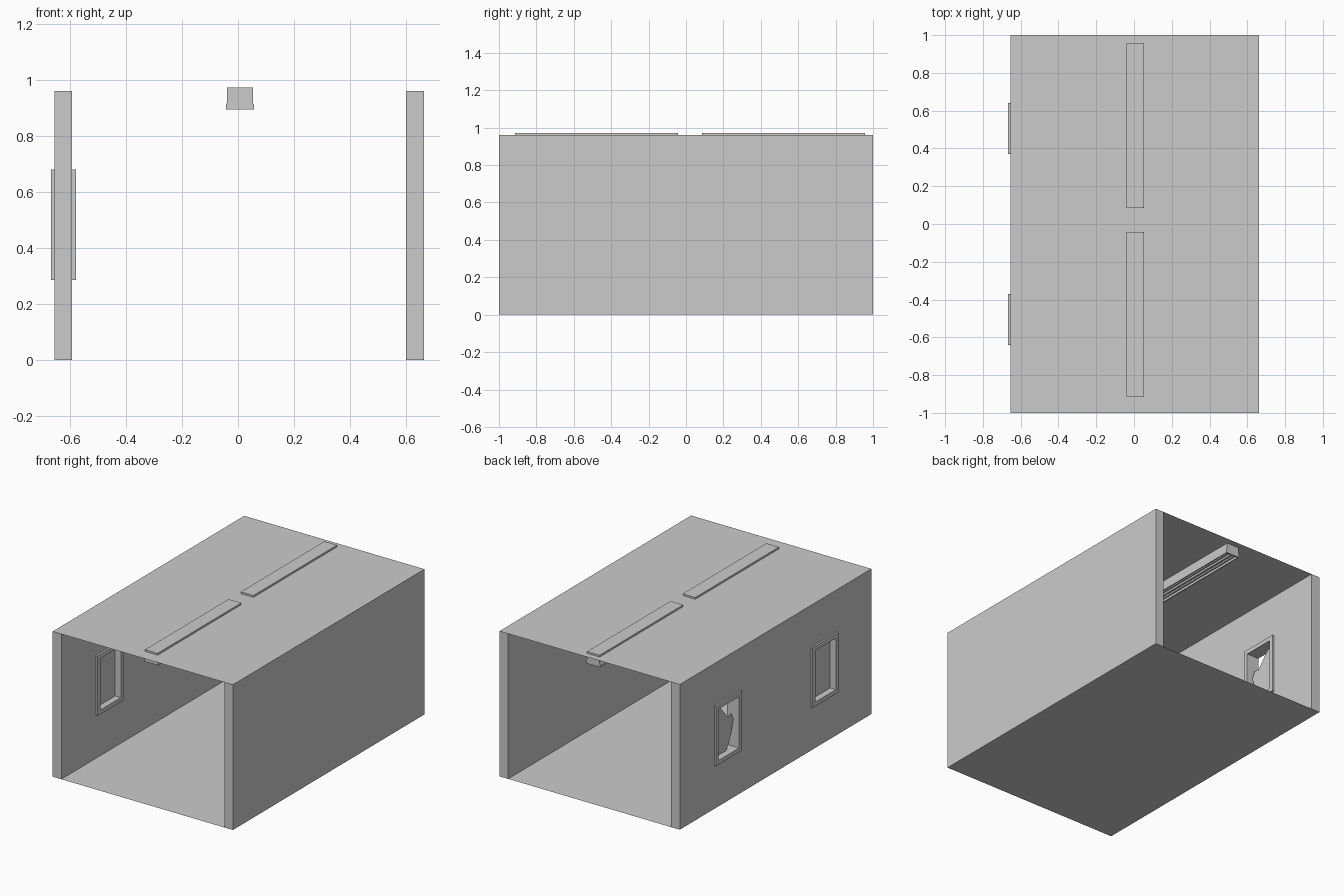
import bpy
import math

if "Cube" in bpy.data.objects:
    bpy.data.objects.remove(bpy.data.objects["Cube"])

H = 0.96            # room height
X0, X1 = -0.655, 0.663  # outer faces of the walls
T = 0.063           # wall thickness


def mesh_object(name, verts, faces):
    me = bpy.data.meshes.new(name)
    me.from_pydata(verts, [], faces)
    me.update()
    ob = bpy.data.objects.new(name, me)
    bpy.context.collection.objects.link(ob)
    return ob


def box(name, x, y, z):
    bpy.ops.mesh.primitive_cube_add(size=1, location=(sum(x) / 2, sum(y) / 2, sum(z) / 2))
    ob = bpy.context.object
    ob.name = name
    ob.scale = (x[1] - x[0], y[1] - y[0], z[1] - z[0])
    bpy.ops.object.transform_apply(location=True, rotation=True, scale=True)
    return ob


def sheet(name, z, up):
    v = [(X0, -1, z), (X1, -1, z), (X1, 1, z), (X0, 1, z)]
    return mesh_object(name, v if up else v[::-1], [(0, 1, 2, 3)])


def extrude_y(name, profile, y0, y1):
    n = len(profile)
    verts = [(x, y, z) for y in (y0, y1) for x, z in profile]
    faces = [(i, i + n, (i + 1) % n + n, (i + 1) % n) for i in range(n)]
    faces += [tuple(range(n)), tuple(range(2 * n - 1, n - 1, -1))]
    return mesh_object(name, verts, faces)


def extrude_x(name, profile, x0, x1):
    n = len(profile)
    verts = [(x, y, z) for x in (x0, x1) for y, z in profile]
    faces = [(i, (i + 1) % n, (i + 1) % n + n, i + n) for i in range(n)]
    faces += [tuple(range(n - 1, -1, -1)), tuple(range(n, 2 * n))]
    return mesh_object(name, verts, faces)


def rect(yc, hw, z0, z1):
    return [(yc - hw, z0), (yc + hw, z0), (yc + hw, z1), (yc - hw, z1)]


def window_frame(name, yc):
    xa, xb = -0.667, -0.578
    outer, inner = rect(yc, 0.135, 0.285, 0.68), rect(yc, 0.107, 0.313, 0.652)
    verts = [(x, y, z) for x, loop in ((xa, outer), (xb, outer), (xb, inner), (xa, inner))
             for y, z in loop]
    # four loops joined in a closed ring
    faces = [(a * 4 + i, a * 4 + (i + 1) % 4,
              (a + 1) % 4 * 4 + (i + 1) % 4, (a + 1) % 4 * 4 + i)
             for a in range(4) for i in range(4)]
    return mesh_object(name, verts, faces)


# floor, ceiling and walls
sheet("floor", 0, True)
sheet("ceiling", H, True)
box("right_wall", (X1 - T, X1), (-1, 1), (0, H))
wall = box("left_wall", (X0, X0 + T), (-1, 1), (0, H))

# window openings and frames
for side, yc in (("front", -0.505), ("back", 0.505)):
    cutter = box("opening_cutter", (-0.75, -0.5), (yc - 0.13, yc + 0.13), (0.29, 0.675))
    cutter.hide_render = True
    mod = wall.modifiers.new("opening", 'BOOLEAN')
    mod.object = cutter
    mod.operation = 'DIFFERENCE'
    mod.solver = 'EXACT'
    bpy.context.view_layer.objects.active = wall
    bpy.ops.object.modifier_apply(modifier=mod.name)
    bpy.data.objects.remove(cutter)
    window_frame(side + "_window_frame", yc)

# intact pane and broken pane
extrude_x("intact_pane", rect(-0.505, 0.107, 0.313, 0.652), -0.625, -0.620)
shard = [(0.612, 0.313), (0.612, 0.652), (0.59, 0.652), (0.54, 0.627), (0.455, 0.529),
         (0.418, 0.535), (0.398, 0.49), (0.42, 0.42), (0.445, 0.351), (0.475, 0.313)]
extrude_x("broken_pane", shard[::-1], -0.625, -0.620)

# ceiling lights: housing with two troughs, end caps and tubes
CX = 0.007
half = [(0.046, 0.972), (0.046, 0.918), (0.050, 0.912), (0.050, 0.893)]
trough = [(0.044, 0.893), (0.036, 0.918), (0.014, 0.918), (0.006, 0.896)]


def mirrored(points):
    pts = points + [(-x, z) for x, z in reversed(points)]
    return [(CX + x, z) for x, z in pts]


for side, y0 in (("front", -0.915), ("back", 0.085)):
    y1 = y0 + 0.873
    extrude_y(side + "_light_housing", mirrored(half + trough), y0 + 0.01, y1 - 0.01)
    for end, a, b in (("near", y0, y0 + 0.01), ("far", y1 - 0.01, y1)):
        extrude_y(f"{side}_light_{end}_cap", mirrored(half), a, b)
    for s in (-1, 1):
        bpy.ops.mesh.primitive_cylinder_add(
            vertices=12, radius=0.009, depth=y1 - y0 - 0.02,
            location=(CX + s * 0.025, (y0 + y1) / 2, 0.905), rotation=(math.pi / 2, 0, 0))
        bpy.context.object.name = side + "_light_tube"
        bpy.ops.object.shade_smooth_by_angle()
